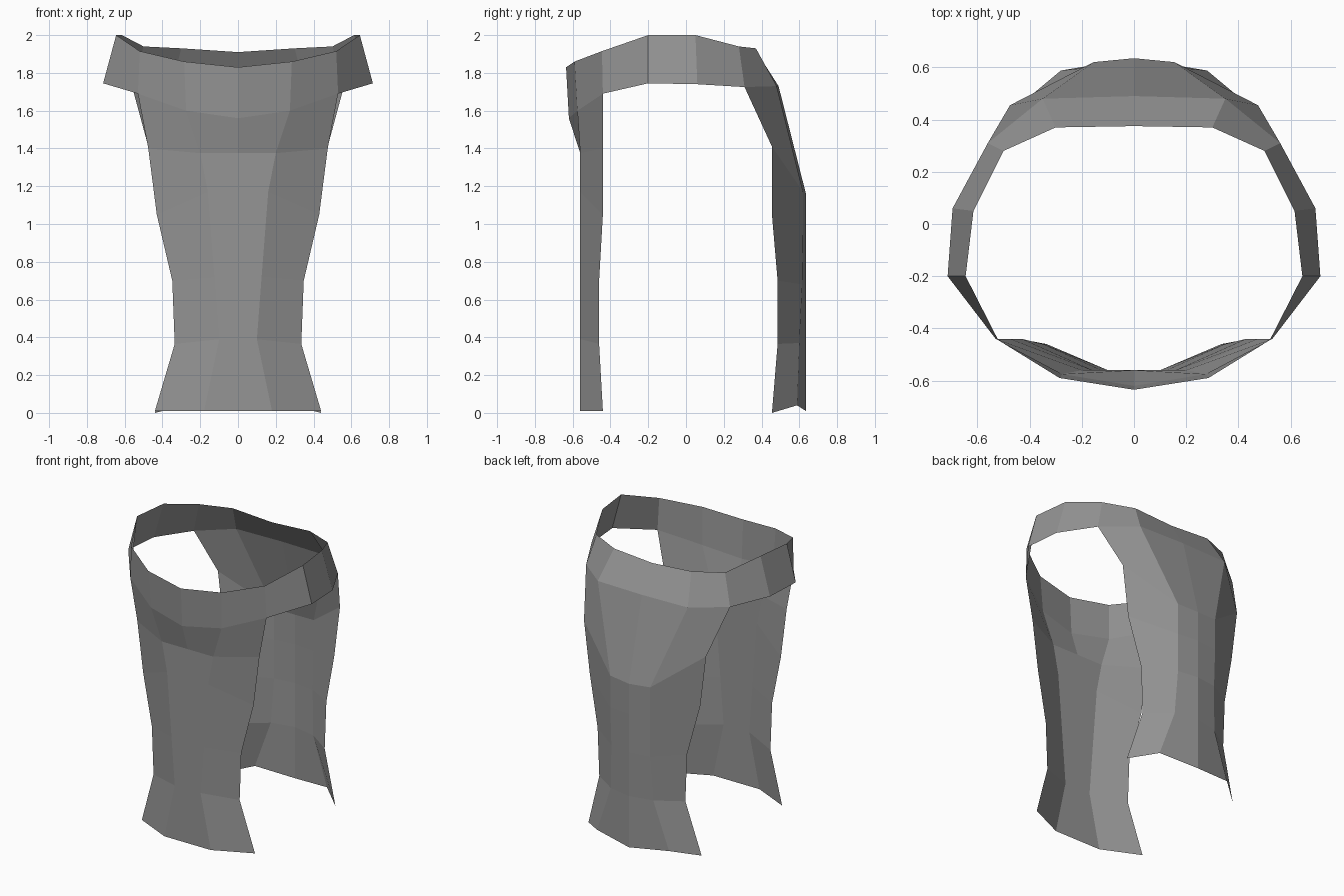
import bpy

if "Cube" in bpy.data.objects:
    bpy.data.objects.remove(bpy.data.objects["Cube"])

# Dark grey cloth
cloth = bpy.data.materials.new("dark_cloth")
cloth.diffuse_color = (.3, .3, .3, 1)
cloth.use_nodes = True
cloth.node_tree.nodes["Principled BSDF"].inputs["Base Color"].default_value = cloth.diffuse_color


def half_sheet(name, rows):
    """Skin a grid of rows of points (right half), then mirror it across x = 0."""
    n = len(rows[0])
    verts = [p for row in rows for p in row]
    faces = [(r * n + c, r * n + c + 1, (r + 1) * n + c + 1, (r + 1) * n + c)
             for r in range(len(rows) - 1) for c in range(n - 1)]
    mesh = bpy.data.meshes.new(name)
    mesh.from_pydata(verts, [], faces)
    mesh.materials.append(cloth)
    obj = bpy.data.objects.new(name, mesh)
    bpy.context.collection.objects.link(obj)
    mod = obj.modifiers.new("Mirror", 'MIRROR')
    mod.use_clip = True
    mod.merge_threshold = 0.001
    return obj


# Collar: upper and lower rims, running from front centre round to back centre
upper = [(0, -.635, 1.83), (.285, -.59, 1.86), (.52, -.445, 1.915), (.645, -.20, 2.0),
         (.615, .05, 2.0), (.50, .28, 1.94), (.30, .37, 1.93), (0, .375, 1.91)]
lower = [(0, -.62, 1.56), (.275, -.575, 1.60), (.53, -.44, 1.69), (.714, -.20, 1.745),
         (.695, .06, 1.74), (.56, .31, 1.725), (.35, .48, 1.73), (0, .49, 1.73)]
half_sheet("collar", [lower, upper])

# Front panel: flat centre strip with angled sides; (side x, y, z, strip x, z)
front = [lower[:3]]
for ex, ey, ez, mx, mz in [(.475, -.44, 1.40, .20, 1.375),
                           (.43, -.44, 1.05, .16, 1.17),
                           (.348, -.46, .70, .125, .72),
                           (.335, -.46, .365, .10, .39),
                           (.44, -.44, .01, .18, .01)]:
    front.append([(0, -.56, mz), (mx, -.56, mz), (ex, ey, ez)])
half_sheet("front_panel", front[::-1])

# Back panel: bulges out below the collar, flares at the hem
back = [lower[5:]]
for ex, ey, ez, mx, my, mz, cz in [(.475, .455, 1.41, .155, .62, 1.17, 1.16),
                                   (.43, .455, 1.05, .155, .62, .95, .95),
                                   (.348, .485, .70, .15, .615, .68, .68),
                                   (.335, .485, .365, .165, .60, .37, .37),
                                   (.44, .455, 0, .28, .588, .04, .01)]:
    back.append([(ex, ey, ez), (mx, my, mz), (0, .635, cz)])
half_sheet("back_panel", back[::-1])
